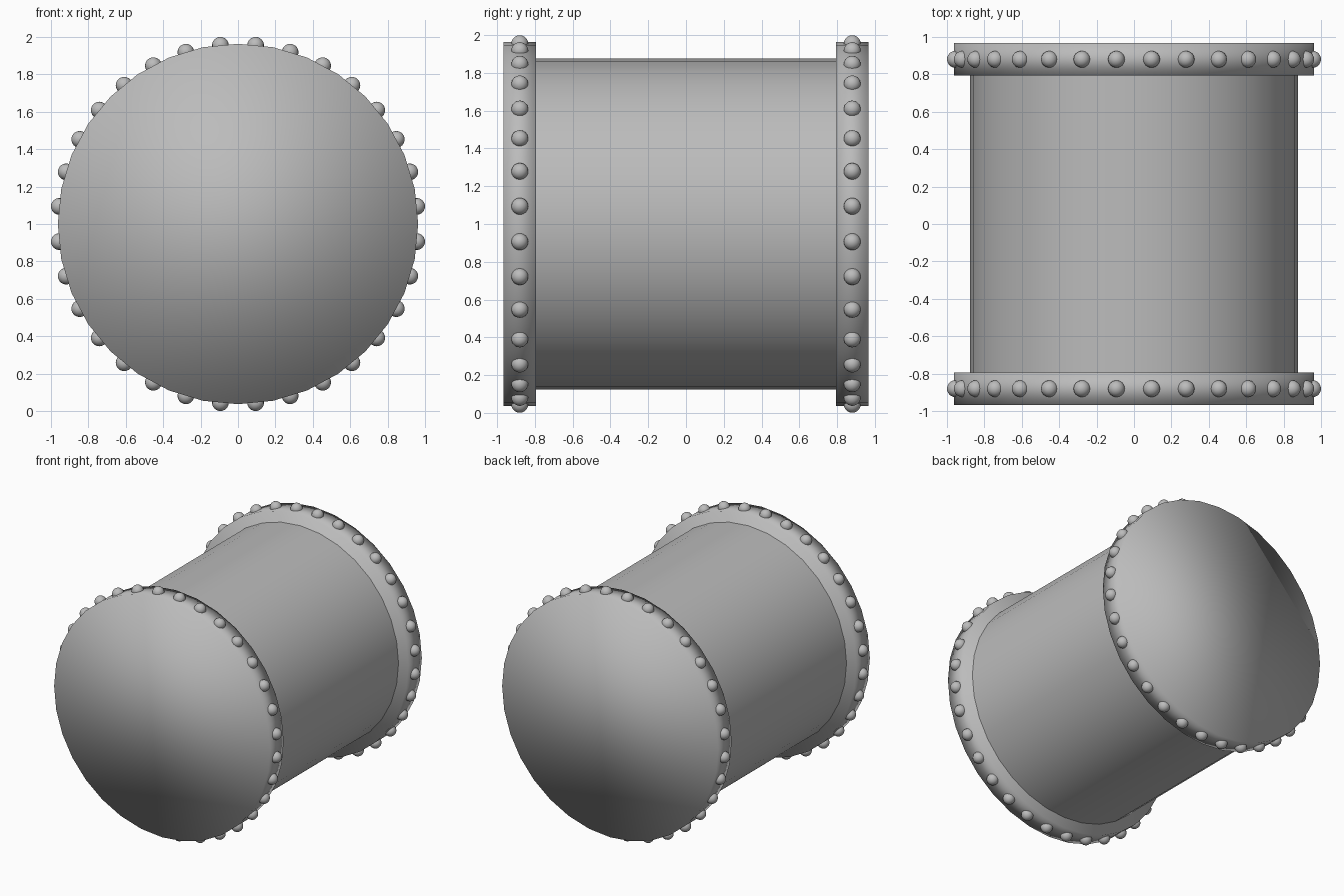
import bpy
import math

cube = bpy.data.objects.get("Cube")
if cube:
    bpy.data.objects.remove(cube, do_unlink=True)

SIDES = 32
CENTRE_Z = 1.0
FLANGE_R, FLANGE_IN, FLANGE_OUT = 0.963, 0.793, 0.966
BODY_R = 0.876
RIVET_R, RIVET_RING = 0.045, 0.959

grey = bpy.data.materials.new("plain grey")
grey.use_nodes = True
colour = (0.5, 0.5, 0.5, 1)
grey.diffuse_color = colour
grey.node_tree.nodes["Principled BSDF"].inputs["Base Color"].default_value = colour


def finish(name):
    obj = bpy.context.object
    obj.name = name
    obj.data.materials.append(grey)
    bpy.ops.object.shade_smooth()
    return obj


def drum(name, radius, y0, y1, fill):
    """Round part lying along y, with a corner at the very top."""
    bpy.ops.mesh.primitive_cylinder_add(
        vertices=SIDES, radius=radius, depth=y1 - y0, end_fill_type=fill,
        location=(0, (y0 + y1) / 2, CENTRE_Z), rotation=(math.pi / 2, 0, 0))
    return finish(name)


# Central tube, open inside the flanges
drum("body", BODY_R, -FLANGE_IN, FLANGE_IN, 'NOTHING')

# End flanges, softly shaded over their rims
drum("front_flange", FLANGE_R, -FLANGE_OUT, -FLANGE_IN, 'NGON')
drum("back_flange", FLANGE_R, FLANGE_IN, FLANGE_OUT, 'NGON')

# Ring of rivets around each flange, one per facet
bpy.ops.mesh.primitive_uv_sphere_add(segments=16, ring_count=10, radius=RIVET_R)
first = finish("rivet")
mesh = first.data
bpy.data.objects.remove(first, do_unlink=True)
for end, y in (("front", -0.88), ("back", 0.88)):
    for i in range(SIDES):
        a = (i + 0.5) * math.tau / SIDES
        rivet = bpy.data.objects.new(f"{end}_rivet_{i + 1}", mesh)
        rivet.location = (RIVET_RING * math.sin(a), y,
                          CENTRE_Z + RIVET_RING * math.cos(a))
        rivet.rotation_euler = (0, a, 0)
        bpy.context.collection.objects.link(rivet)
